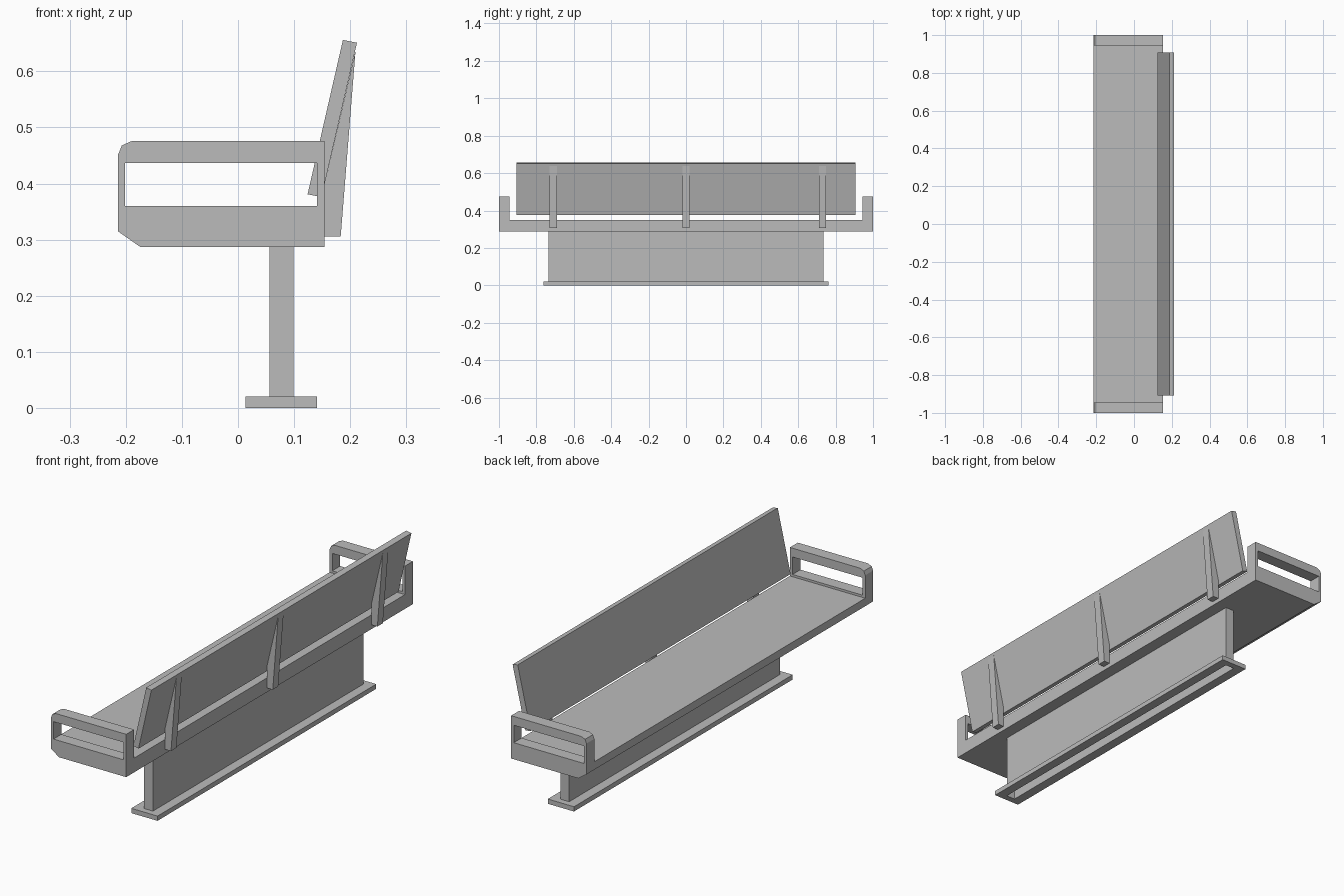
import bpy
import bmesh
import math
from mathutils import Matrix

cube = bpy.data.objects.get("Cube")
if cube:
    bpy.data.objects.remove(cube, do_unlink=True)

# One plain grey for the whole bench
GREY = (0.5, 0.5, 0.5, 1.0)
grey = bpy.data.materials.new("plain_grey")
grey.use_nodes = True
grey.diffuse_color = GREY
grey.node_tree.nodes["Principled BSDF"].inputs["Base Color"].default_value = GREY


def add_object(name, mesh):
    mesh.name = name
    mesh.materials.clear()
    mesh.materials.append(grey)
    obj = bpy.data.objects.new(name, mesh)
    bpy.context.collection.objects.link(obj)
    return obj


def extrude_loops(name, loops, start, end, upright=True):
    """Fill 2D loops (inner loops are holes) and extrude along y, or along z if not upright."""
    curve = bpy.data.curves.new(name + "_profile", "CURVE")
    curve.dimensions = "2D"
    curve.fill_mode = "BOTH"
    curve.extrude = (end - start) / 2
    for loop in loops:
        spline = curve.splines.new("POLY")
        spline.points.add(len(loop) - 1)
        for point, (u, v) in zip(spline.points, loop):
            point.co = (u, v, 0, 1)
        spline.use_cyclic_u = True
        spline.use_smooth = False
    helper = bpy.data.objects.new(name + "_helper", curve)
    mesh = bpy.data.meshes.new_from_object(helper)
    bpy.data.objects.remove(helper)
    bpy.data.curves.remove(curve)

    middle = (start + end) / 2
    if upright:
        place = Matrix.Translation((0, middle, 0)) @ Matrix.Rotation(math.pi / 2, 4, "X")
    else:
        place = Matrix.Translation((0, 0, middle))
    bm = bmesh.new()
    bm.from_mesh(mesh)
    bmesh.ops.transform(bm, matrix=place, verts=bm.verts)
    bmesh.ops.remove_doubles(bm, verts=bm.verts, dist=0.0001)
    bmesh.ops.recalc_face_normals(bm, faces=bm.faces)
    for face in bm.faces:
        face.smooth = False
    bm.to_mesh(mesh)
    bm.free()
    return add_object(name, mesh)


def rectangle(u0, u1, v0, v1):
    return [(u0, v0), (u1, v0), (u1, v1), (u0, v1)]


FRONT, BACK = -0.214, 0.154
SEAT_BOTTOM, SEAT_TOP = 0.287, 0.35
ARM_INNER = 0.945
STEM = (0.056, 0.099)
STEM_HALF = 0.735
BASE_TOP = 0.021

# Seat slab with a chamfered lower front edge
lower_edge = [(FRONT, 0.315), (-0.174, SEAT_BOTTOM), (BACK, SEAT_BOTTOM)]
extrude_loops("seat", [lower_edge + [(BACK, SEAT_TOP), (FRONT, SEAT_TOP)]],
              -ARM_INNER, ARM_INNER)

# Armrest frames with a rectangular opening
arm_outline = lower_edge + [(BACK, 0.476), (-0.189, 0.476), (-0.207, 0.468), (FRONT, 0.451)]
arm_opening = rectangle(-0.201, 0.141, 0.36, 0.437)
extrude_loops("left_armrest", [arm_outline, arm_opening], ARM_INNER, 1.0)
extrude_loops("right_armrest", [arm_outline, arm_opening], -1.0, -ARM_INNER)

# Tilted backrest board
extrude_loops("backrest", [[(0.124, 0.381), (0.149, 0.376), (0.212, 0.651), (0.187, 0.656)]],
              -0.907, 0.907)

# Tapered brackets holding the backrest
bracket = [(BACK, 0.306), (0.183, 0.306), (0.2095, 0.637), (BACK, 0.398)]
for label, y in (("right", -0.71), ("middle", 0.0), ("left", 0.73)):
    extrude_loops(label + "_bracket", [bracket], y - 0.019, y + 0.019)

# Base plate, open under the hollow stem
extrude_loops("base_plate",
              [rectangle(0.013, 0.141, -0.763, 0.763),
               rectangle(*STEM, -STEM_HALF, STEM_HALF)],
              0.0, BASE_TOP, upright=False)

# Hollow stem, open at the bottom
stem_mesh = bpy.data.meshes.new("stem")
bm = bmesh.new()
bmesh.ops.create_cube(bm, size=1)
bmesh.ops.scale(bm, vec=(STEM[1] - STEM[0], 2 * STEM_HALF, SEAT_BOTTOM - BASE_TOP), verts=bm.verts)
bmesh.ops.translate(bm, vec=(sum(STEM) / 2, 0, (SEAT_BOTTOM + BASE_TOP) / 2), verts=bm.verts)
bottom = [f for f in bm.faces if f.normal.z < -0.5]
bmesh.ops.delete(bm, geom=bottom, context="FACES")
bm.to_mesh(stem_mesh)
bm.free()
add_object("stem", stem_mesh)
